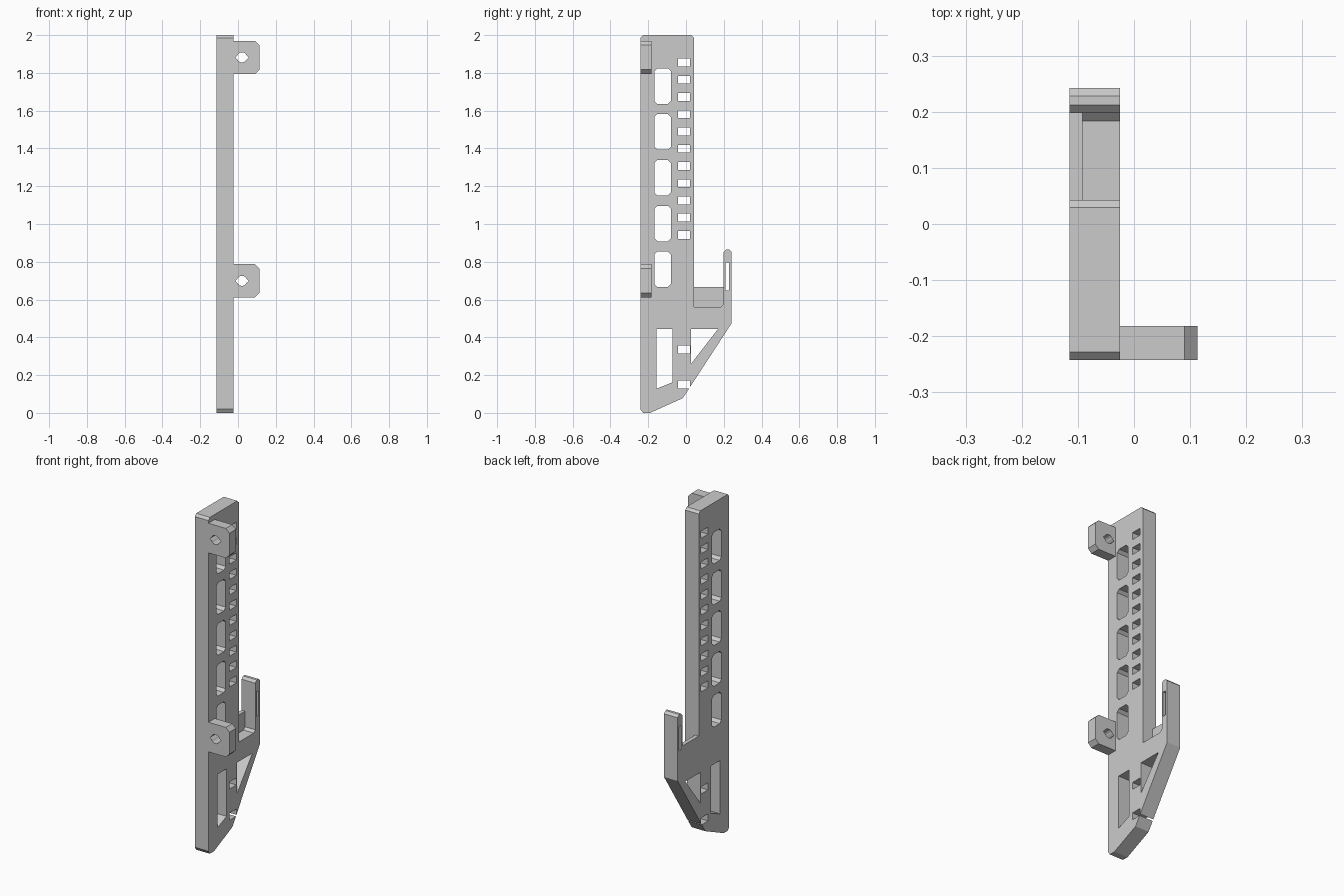
import bpy, bmesh, math

cube = bpy.data.objects.get("Cube")
if cube:
    bpy.data.objects.remove(cube, do_unlink=True)

grey = bpy.data.materials.new("plain grey")
grey.use_nodes = True
COLOUR = (0.6, 0.6, 0.6, 1)
grey.diffuse_color = COLOUR
grey.node_tree.nodes["Principled BSDF"].inputs["Base Color"].default_value = COLOUR

X0, X1 = -0.115, -0.025      # plate thickness
FRONT, EDGE, HOOK, BACK = -0.242, 0.043, 0.198, 0.242


def prism(bm, points, axis, a, b):
    """Extrude a 2D outline along x (points are y, z) or y (points are x, z)."""
    place = (lambda p: (a, *p)) if axis == "x" else (lambda p: (p[0], a, p[1]))
    face = bm.faces.new([bm.verts.new(place(p)) for p in points])
    out = bmesh.ops.extrude_face_region(bm, geom=[face])
    moved = [g for g in out["geom"] if isinstance(g, bmesh.types.BMVert)]
    shift = (b - a, 0, 0) if axis == "x" else (0, b - a, 0)
    bmesh.ops.translate(bm, verts=moved, vec=shift)


def rect(u0, u1, v0, v1, c=0.0):
    """Rectangle outline, with corners cut by c."""
    if not c:
        return [(u0, v0), (u1, v0), (u1, v1), (u0, v1)]
    return [(u0 + c, v0), (u1 - c, v0), (u1, v0 + c), (u1, v1 - c),
            (u1 - c, v1), (u0 + c, v1), (u0, v1 - c), (u0, v0 + c)]


def build(name, prisms):
    bm = bmesh.new()
    for args in prisms:
        prism(bm, *args)
    bmesh.ops.recalc_face_normals(bm, faces=bm.faces)
    mesh = bpy.data.meshes.new(name)
    bm.to_mesh(mesh)
    bm.free()
    mesh.materials.append(grey)
    obj = bpy.data.objects.new(name, mesh)
    bpy.context.collection.objects.link(obj)
    return obj


def cut(obj, prisms):
    """Cut the given prisms out of obj for good."""
    cutter = build("cutter", prisms)
    cutter.hide_render = True
    mod = obj.modifiers.new("holes", "BOOLEAN")
    mod.operation, mod.solver, mod.object = "DIFFERENCE", "EXACT", cutter
    graph = bpy.context.evaluated_depsgraph_get()
    mesh = bpy.data.meshes.new_from_object(obj.evaluated_get(graph))
    obj.modifiers.clear()
    obj.data = mesh
    bpy.data.objects.remove(cutter, do_unlink=True)


# Main plate with the hook at its back
c = 0.014
outline = [(FRONT, 0.02), (FRONT + c, 0), (-0.19, 0), (-0.017, 0.078),
           (BACK, 0.475), (BACK, 0.865 - c), (BACK - c, 0.865),
           (HOOK + c, 0.865), (HOOK, 0.865 - c), (HOOK, 0.56 + c),
           (HOOK - c, 0.56), (EDGE, 0.56), (EDGE, 2 - c), (EDGE - c, 2),
           (FRONT + c, 2), (FRONT, 2 - c)]
plate = build("plate", [(outline, "x", X0, X1)])

# Holes through the plate
holes = [rect(-0.168, -0.08, z - 0.094, z + 0.094, 0.016)
         for z in (0.76 + 0.2425 * i for i in range(5))]
holes += [rect(-0.043, 0.021, z - 0.021, z + 0.021)
          for z in [0.15, 0.335] + [0.942 + 0.0913 * i for i in range(11)]]
holes += [
    [(-0.156, 0.128), (-0.071, 0.162), (-0.071, 0.445), (-0.156, 0.445)],
    [(0.027, 0.26), (0.17, 0.445), (0.027, 0.445)],
    rect(0.209, 0.228, 0.647, 0.795),
]
cut(plate, [(h, "x", X0 - 0.1, X1 + 0.1) for h in holes])

# Thin wall closing one side of the gap in front of the hook
wall = [(EDGE, 0.56), (HOOK - c, 0.56), (HOOK, 0.56 + c), (HOOK, 0.667), (EDGE, 0.667)]
build("hook_side_wall", [(wall, "x", X0, -0.092)])

# Mounting tabs with a screw hole pointed at both sides
for name, z in (("lower_tab", 0.699), ("upper_tab", 1.882)):
    x, h, k = 0.113, 0.088, 0.023
    shape = [(X1, z - h), (x - k, z - h), (x, z - h + k),
             (x, z + h - k), (x - k, z + h), (X1, z + h)]
    tab = build(name, [(shape, "y", FRONT, -0.182)])
    hole = []
    for i in range(16):
        a = math.tau * i / 16
        r = 0.036 if i % 8 == 0 else 0.027
        hole.append((0.021 + r * math.cos(a), z + r * math.sin(a)))
    cut(tab, [(hole, "y", FRONT - 0.1, 0)])
